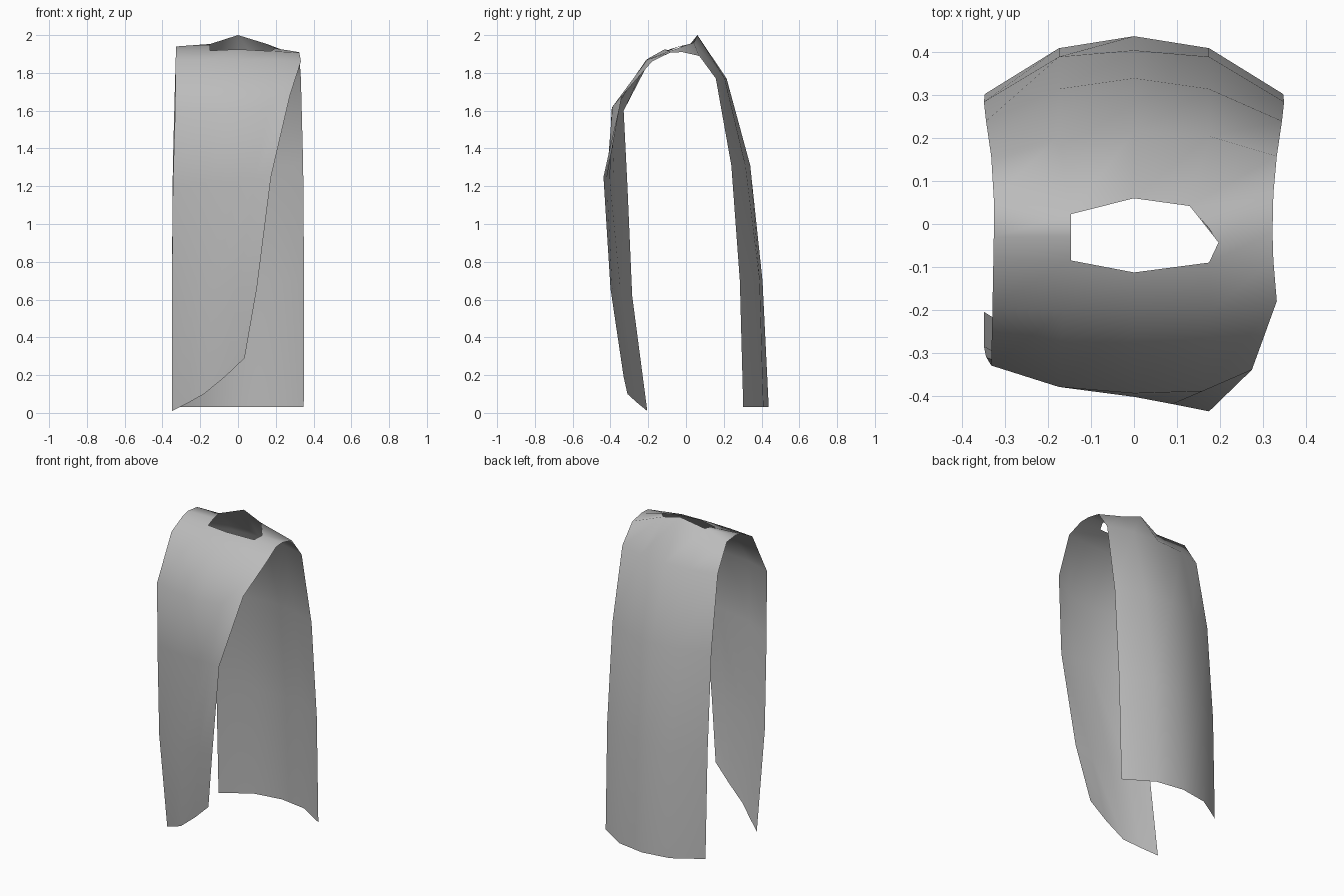
import bpy

# Cloth colour
grey = bpy.data.materials.new("cloth grey")
grey.diffuse_color = (0.5, 0.5, 0.5, 1)

# Front panel, slanted hem upwards: five points per row, wearer's edge to cut edge
front = [
    [(-.35, -.205, .01), (-.26, -.26, .055), (-.18, -.31, .10), (-.07, -.33, .19), (.035, -.345, .29)],
    [(-.35, -.285, .62), (-.24, -.345, .63), (-.13, -.375, .64), (0, -.39, .65), (.10, -.40, .66)],
    [(-.345, -.31, 1.2), (-.175, -.38, 1.22), (0, -.403, 1.23), (.09, -.42, 1.24), (.175, -.437, 1.25)],
    [(-.333, -.33, 1.6), (-.175, -.38, 1.6), (0, -.395, 1.6), (.16, -.39, 1.62), (.275, -.34, 1.68)],
    [(-.33, -.19, 1.87), (-.165, -.205, 1.87), (0, -.21, 1.87), (.175, -.205, 1.87), (.333, -.18, 1.86)],
]
# Shoulders and neck opening
shoulder = [
    [(-.328, -.085, 1.925), (-.147, -.085, 1.918), (0, -.113, 1.925), (.175, -.09, 1.915), (.325, -.085, 1.907)],
    [(-.327, -.03, 1.94), (-.147, -.03, 1.942), None, (.197, -.043, 1.93), (.323, -.02, 1.91)],
    [(-.327, .06, 1.93), (-.147, .023, 1.953), (0, .06, 2.0), (.13, .042, 1.96), (.325, .07, 1.89)],
]

# Back panel: symmetric rows of (edge x, y at edge, quarter and centre, z)
back = []
for x, ye, yq, yc, z in [(.333, .158, .205, .215, 1.77), (.345, .24, .315, .34, 1.31),
                         (.35, .285, .39, .405, .70), (.348, .303, .41, .438, .03)]:
    back.append([(-x, ye, z), (-.175, yq, z), (0, yc, z), (.175, yq, z), (x, ye, z)])

rows = front + shoulder + back
verts, index = [], {}
for r, row in enumerate(rows):
    for c, p in enumerate(row):
        if p:
            index[r, c] = len(verts)
            verts.append(p)

# Quads between rows, leaving out those touching the empty neck point
faces = []
for r in range(len(rows) - 1):
    for c in range(4):
        keys = [(r, c), (r, c + 1), (r + 1, c + 1), (r + 1, c)]
        if all(k in index for k in keys):
            faces.append([index[k] for k in keys])
# Extra corner of the neck opening
n = len(verts)
verts.append((.175, -.01, 1.945))
faces.append([index[6, 3], n, index[7, 3]])

mesh = bpy.data.meshes.new("cloth_tabard")
mesh.from_pydata(verts, [], faces)
mesh.materials.append(grey)
tabard = bpy.data.objects.new("cloth_tabard", mesh)
bpy.context.collection.objects.link(tabard)
bpy.context.view_layer.objects.active = tabard
tabard.select_set(True)
bpy.ops.object.shade_smooth_by_angle(angle=1.2)
